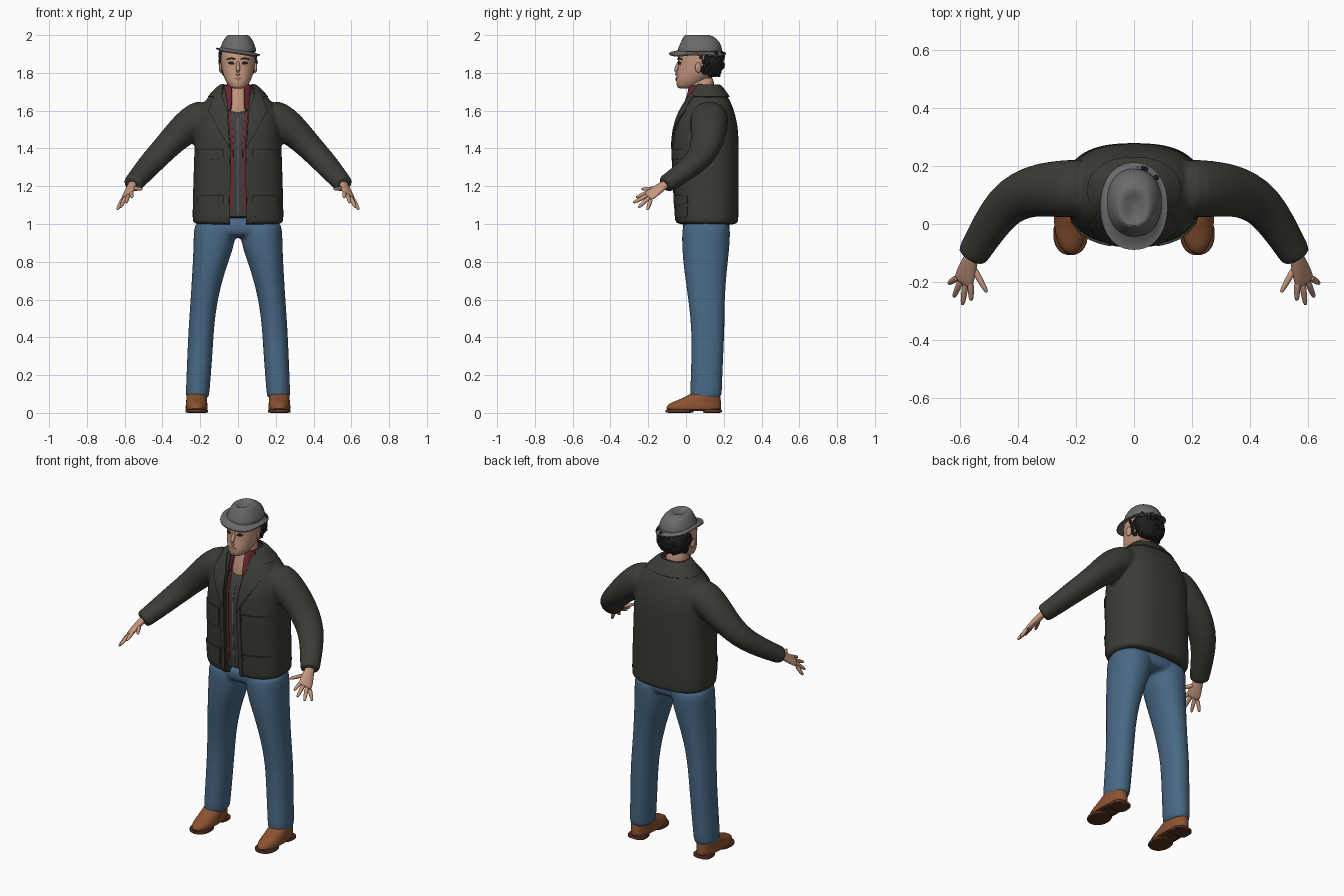
import bpy, bmesh, math, random
from mathutils import Vector, Matrix
from mathutils.bvhtree import BVHTree

if "Cube" in bpy.data.objects:
    bpy.data.objects.remove(bpy.data.objects["Cube"])
random.seed(4)


def material(name, *rgb):
    m = bpy.data.materials.new(name)
    m.use_nodes = True
    m.diffuse_color = (*rgb, 1)
    m.node_tree.nodes["Principled BSDF"].inputs["Base Color"].default_value = (*rgb, 1)
    return m


OLIVE = material("dark olive cloth", .042, .045, .035)
DENIM = material("blue denim", .065, .14, .235)
LEATHER = material("brown leather", .26, .085, .03)
SOLE = material("dark brown sole", .10, .035, .015)
SKIN = material("skin", .56, .31, .215)
FELT = material("grey felt", .15, .14, .145)
HAIR = material("black hair", .014, .013, .012)
RED = material("red shirt", .15, .022, .03)
GREY = material("charcoal knit", .05, .05, .05)
LIPS = material("lips", .36, .16, .125)


# ---------- helpers ----------
def oval(z, rx, front, back, x=0, p=2.2, n=32):
    """Horizontal superellipse ring."""
    ring = []
    for i in range(n):
        c, s = math.cos(math.tau * i / n), math.sin(math.tau * i / n)
        ring.append(Vector((x + rx * math.copysign(abs(c) ** (2 / p), c),
                            (front + back) / 2 + (back - front) / 2 * math.copysign(abs(s) ** (2 / p), s), z)))
    return ring


def tube(path, side=None, n=16):
    """Elliptical rings following a path of (x, y, z, width, height)."""
    pts, rings = [Vector(p[:3]) for p in path], []
    for i, p in enumerate(path):
        t = (pts[min(i + 1, len(pts) - 1)] - pts[max(i - 1, 0)]).normalized()
        u = Vector(side) if side else t.cross(Vector((0, 0, 1)))
        u = (u - t * u.dot(t)).normalized()
        v = t.cross(u)
        rings.append([pts[i] + u * p[3] * math.cos(a) + v * p[4] * math.sin(a)
                      for a in (math.tau * k / n for k in range(n))])
    return rings


def loft(bm, rings, caps=True, mirror=False):
    for sign in ((1, -1) if mirror else (1,)):
        loops = [[bm.verts.new((v.x * sign, v.y, v.z)) for v in r] for r in rings]
        for a, b in zip(loops, loops[1:]):
            for i in range(len(a)):
                j = (i + 1) % len(a)
                bm.faces.new((a[i], a[j], b[j], b[i]))
        if caps:
            bm.faces.new(loops[0])
            bm.faces.new(loops[-1])
    return bm


def finish(name, bm, mat, subsurf=1, voxel=0, solid=0, cutter=None, angle=40, recalc=True):
    if recalc:
        bmesh.ops.recalc_face_normals(bm, faces=bm.faces)
    me = bpy.data.meshes.new(name)
    bm.to_mesh(me)
    bm.free()
    me.materials.append(mat)
    ob = bpy.data.objects.new(name, me)
    bpy.context.collection.objects.link(ob)
    if subsurf:
        ob.modifiers.new("round", "SUBSURF").levels = subsurf
    if voxel:
        r = ob.modifiers.new("blend", "REMESH")
        r.mode, r.voxel_size = "VOXEL", voxel
        s = ob.modifiers.new("relax", "SMOOTH")
        s.factor, s.iterations = .5, 5
    if cutter:
        b = ob.modifiers.new("cut", "BOOLEAN")
        b.operation, b.object, b.solver = "DIFFERENCE", cutter, "EXACT"
    if solid:
        s = ob.modifiers.new("thickness", "SOLIDIFY")
        s.thickness, s.offset = solid, -1
    dg = bpy.context.evaluated_depsgraph_get()
    baked = bpy.data.meshes.new_from_object(ob.evaluated_get(dg))
    ob.modifiers.clear()
    ob.data = baked
    baked.materials.clear()
    baked.materials.append(mat)
    baked.polygons.foreach_set("material_index", [0] * len(baked.polygons))
    bpy.ops.object.select_all(action="DESELECT")
    ob.select_set(True)
    bpy.context.view_layer.objects.active = ob
    bpy.ops.object.shade_smooth_by_angle(angle=math.radians(angle))
    return ob


def panel(name, outline, target, mat, lift=.006, pair=True):
    """Thin plate with an (x, z) outline, laid on the front of the target."""
    src = bmesh.new()
    src.from_mesh(target.data)
    tree = BVHTree.FromBMesh(src)
    bm = bmesh.new()
    for sign in ((1, -1) if pair else (1,)):
        bm.faces.new([bm.verts.new((x * sign, 0, z)) for x, z in outline])
    bmesh.ops.triangulate(bm, faces=bm.faces)
    for axis in (0, 2):
        lo, hi = (f(v.co[axis] for v in bm.verts) for f in (min, max))
        count = 24
        for k in range(1, count):
            co, no = Vector(), Vector()
            co[axis], no[axis] = lo + (hi - lo) * k / count, 1
            bmesh.ops.bisect_plane(bm, geom=bm.verts[:] + bm.edges[:] + bm.faces[:], plane_co=co, plane_no=no)
    lost = []
    for v in bm.verts:
        hit = tree.ray_cast(Vector((v.co.x, -1, v.co.z)), Vector((0, 1, 0)))[0]
        if hit:
            v.co.y = hit.y - lift
        else:
            lost.append(v)
    bmesh.ops.delete(bm, geom=lost, context="VERTS")
    bm.normal_update()
    bmesh.ops.reverse_faces(bm, faces=[f for f in bm.faces if f.normal.y > 0])
    src.free()
    return finish(name, bm, mat, subsurf=0, solid=lift + .002, recalc=False)


def collar(name, rings, gap, mat):
    """Standing band around the neck, open at the front."""
    bm = loft(bmesh.new(), rings, caps=False)
    bmesh.ops.delete(bm, context="FACES", geom=[
        f for f in bm.faces if abs(f.calc_center_median().x) < gap and f.calc_center_median().y < .08])
    return finish(name, bm, mat, solid=.008)


# ---------- jacket ----------
bm = bmesh.new()
bm.faces.new([bm.verts.new((s * x, -.4, z)) for s, pts in (
    (1, ((.045, .9), (.038, 1.42), (.05, 1.6), (.085, 1.8))),
    (-1, ((.085, 1.8), (.05, 1.6), (.038, 1.42), (.045, .9)))) for x, z in pts])
ext = bmesh.ops.extrude_face_region(bm, geom=bm.faces[:])["geom"]
bmesh.ops.translate(bm, vec=(0, .44, 0), verts=[g for g in ext if isinstance(g, bmesh.types.BMVert)])
opening = finish("opening_cutter", bm, OLIVE, subsurf=0)
opening.hide_render = True

bm = loft(bmesh.new(), [oval(*r, p=2.6) for r in (
    (.995, .236, -.05, .272), (1.005, .242, -.053, .277), (1.1, .241, -.06, .28), (1.2, .238, -.066, .28),
    (1.4, .232, -.076, .28), (1.5, .226, -.068, .278), (1.58, .218, -.044, .262), (1.65, .18, -.005, .237),
    (1.7, .13, .025, .205), (1.725, .095, .04, .18))])
sleeve = [(.14, .125, 1.585, .1, .09), (.22, .123, 1.555, .1, .093), (.28, .12, 1.505, .098, .088),
          (.35, .115, 1.44, .09, .074), (.42, .085, 1.365, .08, .066), (.47, .035, 1.312, .07, .06),
          (.525, -.052, 1.247, .06, .052), (.556, -.105, 1.213, .055, .048), (.562, -.115, 1.207, .052, .046)]
loft(bm, tube(sleeve, n=24), mirror=True)
jacket = finish("jacket", bm, OLIVE, voxel=.009, cutter=opening)
bpy.data.objects.remove(opening)

collar("jacket_collar", [oval(*r) for r in (
    (1.675, .162, .0, .232), (1.71, .128, .02, .208), (1.742, .096, .035, .182), (1.738, .08, .045, .168))], .088, OLIVE)
panel("lapels", [(.043, 1.4), (.057, 1.6), (.09, 1.69), (.125, 1.685), (.138, 1.635), (.108, 1.618),
                 (.158, 1.6), (.085, 1.47)], jacket, OLIVE, lift=.009)
panel("front_bands", [(.048, 1.005), (.043, 1.4), (.066, 1.43), (.07, 1.005)], jacket, OLIVE)
for label, low, high in (("chest", 1.275, 1.395), ("lower", 1.035, 1.15)):
    panel(label + "_pockets", [(.082, low + .012), (.095, low), (.2, low), (.213, low + .012),
                               (.213, high - .01), (.082, high - .01)], jacket, OLIVE)
    panel(label + "_pocket_flaps", [(.078, high), (.217, high), (.217, high - .04), (.148, high - .055),
                                    (.078, high - .04)], jacket, OLIVE, lift=.0095)

# ---------- shirt layers ----------
shirt = finish("knit_top", loft(bmesh.new(), [oval(*r, p=2.6) for r in (
    (1.03, .17, -.034, .2), (1.04, .17, -.036, .2), (1.2, .17, -.046, .2), (1.4, .17, -.055, .2),
    (1.5, .16, -.047, .2), (1.57, .14, -.022, .2), (1.62, .11, .008, .18))]), GREY)
panel("shirt_edges", [(.027, 1.08), (.05, 1.08), (.046, 1.42), (.058, 1.59), (.036, 1.59), (.025, 1.42)],
      shirt, RED, lift=.004)
panel("zip", [(-.003, 1.05), (.003, 1.05), (.003, 1.56), (-.003, 1.56)], shirt, FELT, lift=.003, pair=False)
collar("shirt_collar", [oval(*r) for r in (
    (1.6, .088, -.03, .18), (1.67, .084, -.006, .165), (1.735, .077, .015, .16))], .04, RED)

# ---------- jeans ----------
bm = loft(bmesh.new(), [oval(z, rx, y - ry, y + ry, x=x) for z, x, rx, y, ry in (
    (.075, .215, .062, .105, .083), (.085, .215, .062, .105, .084), (.3, .202, .067, .113, .084),
    (.45, .195, .067, .117, .088), (.6, .18, .071, .108, .096), (.75, .156, .086, .103, .113),
    (.87, .13, .106, .104, .126), (.96, .121, .114, .107, .128), (1.02, .12, .11, .107, .125))], mirror=True)
loft(bm, [oval(*r) for r in ((.925, .19, .0, .21), (.96, .23, -.02, .235), (1.05, .23, -.02, .235))])
finish("jeans", bm, DENIM, voxel=.009)

# ---------- shoes ----------
finish("shoe_uppers", loft(bmesh.new(), [oval(z, rx, f, b, x=.219) for z, rx, f, b in (
    (.014, .056, -.1, .185), (.022, .059, -.106, .188), (.045, .058, -.1, .187), (.062, .055, -.06, .185),
    (.085, .055, .0, .182), (.11, .052, .03, .178))], mirror=True), LEATHER)
bm = loft(bmesh.new(), [oval(z, .06, -.108, .04, x=.219) for z in (0, .003, .016, .019)], mirror=True)
loft(bm, [oval(z, .055, .09, .19, x=.219, p=3) for z in (0, .003, .017, .02)], mirror=True)
loft(bm, [oval(z, .045, -.04, .15, x=.219) for z in (.009, .012, .018, .02)], mirror=True)
finish("shoe_soles", bm, SOLE)

# ---------- hands ----------
side = (.77, .2, -.6)
bm = loft(bmesh.new(), tube([(.553, -.095, 1.22, .027, .022), (.565, -.125, 1.2, .028, .02),
                            (.575, -.16, 1.175, .038, .019), (.588, -.195, 1.15, .041, .015),
                            (.591, -.205, 1.144, .036, .01)], side), mirror=True)
knuckle = Vector((.587, -.19, 1.152))
fingers = [(knuckle + Vector(side) * off, Vector(tip)) for off, tip in (
    (-.03, (.562, -.265, 1.14)), (-.01, (.592, -.28, 1.112)), (.01, (.622, -.253, 1.086)), (.029, (.64, -.205, 1.074)))]
fingers.append((Vector((.558, -.145, 1.188)), Vector((.507, -.237, 1.185))))
for base, tip in fingers:
    steps = ((0, .013), (.5, .0115), (.88, .009), (1, .005))
    loft(bm, tube([(*base.lerp(tip, k), r, r) for k, r in steps], side, n=10), mirror=True)
finish("hands", bm, SKIN)

# ---------- head ----------
finish("neck", loft(bmesh.new(), [oval(*r) for r in (
    (1.55, .07, -.01, .16), (1.6, .068, -.008, .15), (1.66, .063, .0, .142), (1.71, .06, .012, .145),
    (1.79, .062, .02, .155))]), SKIN)
head = finish("head", loft(bmesh.new(), [oval(*r) for r in (
    (1.716, .025, -.036, .02), (1.724, .043, -.047, .05), (1.745, .06, -.052, .09), (1.77, .072, -.052, .12),
    (1.8, .082, -.047, .155), (1.84, .089, -.041, .175), (1.88, .091, -.045, .18), (1.92, .088, -.035, .175),
    (1.95, .07, -.01, .15))]), SKIN)
finish("nose", loft(bmesh.new(), tube([(0, -.037, 1.862, .008, .008), (0, -.047, 1.835, .009, .01),
                                      (0, -.056, 1.807, .015, .013), (0, -.056, 1.795, .015, .01),
                                      (0, -.046, 1.788, .01, .006)])), SKIN)
bm = bmesh.new()
for s in (1, -1):
    bmesh.ops.create_icosphere(bm, subdivisions=2, radius=1, matrix=Matrix.Translation((s * .092, .065, 1.828))
                               @ Matrix.Rotation(s * .35, 4, "Z") @ Matrix.Diagonal((.009, .019, .03, 1)))
finish("ears", bm, SKIN)
panel("eyes", [(.018, 1.85), (.03, 1.844), (.045, 1.845), (.055, 1.853), (.042, 1.861), (.028, 1.86)], head, HAIR, lift=.003)
panel("eyebrows", [(.014, 1.869), (.035, 1.874), (.062, 1.868), (.06, 1.876), (.035, 1.883), (.014, 1.878)],
      head, HAIR, lift=.004)
panel("mouth", [(-.027, 1.77), (0, 1.761), (.027, 1.77), (.008, 1.778), (-.008, 1.778)], head, LIPS, lift=.004, pair=False)

# ---------- hair ----------
bm = loft(bmesh.new(), [oval(*r) for r in (
    (1.775, .055, .09, .17), (1.81, .086, .085, .192), (1.86, .098, .06, .2), (1.915, .096, .03, .195))])
for i in range(70):
    a, z = random.uniform(-.25, math.pi + .25), random.uniform(1.785, 1.905)
    wide = .6 + .4 * min(1, (z - 1.77) / .07)
    spot = Vector((math.cos(a) * .096 * wide, .1 + math.sin(a) * .098 * wide, z))
    bmesh.ops.create_icosphere(bm, subdivisions=1, radius=1, matrix=Matrix.Translation(spot)
                               @ Matrix.Rotation(a, 4, "Z") @ Matrix.Rotation(random.uniform(-.5, .2), 4, "Y")
                               @ Matrix.Diagonal((.011, .012, random.uniform(.016, .026), 1)))
finish("hair", bm, HAIR)

# ---------- hat ----------
finish("hat_crown", loft(bmesh.new(), [oval(*r) for r in (
    (1.905, .098, -.048, .192), (1.92, .097, -.045, .192), (1.95, .089, -.034, .187), (1.98, .074, -.02, .165),
    (1.998, .058, -.01, .135), (2.002, .046, -.002, .115), (1.99, .024, .015, .095), (1.98, .006, .03, .07))]), FELT)
brim = [oval(*r) for r in ((1.922, .09, -.04, .185), (1.913, .1, -.055, .195), (1.905, .11, -.075, .206), (1.904, .116, -.09, .213))]
for ring in brim:
    for v in ring:
        v.z += -.15 * v.x + .5 * max(0, abs(v.x) - .09)
finish("hat_brim", loft(bmesh.new(), brim, caps=False), FELT, solid=.006)
